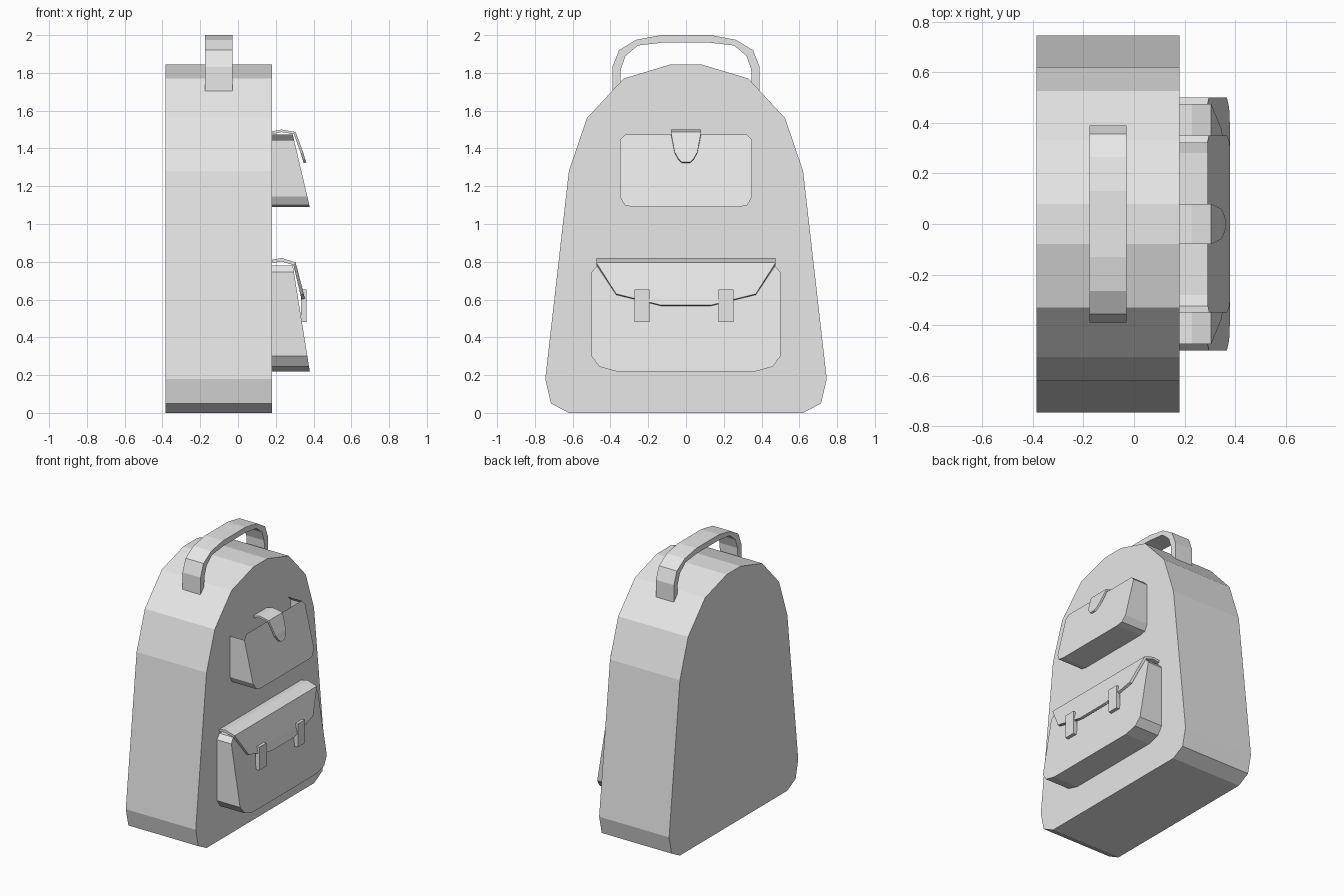
import bpy
import bmesh

if "Cube" in bpy.data.objects:
    bpy.data.objects.remove(bpy.data.objects["Cube"], do_unlink=True)

grey = bpy.data.materials.new("grey_fabric")
grey.use_nodes = True
colour = (0.8, 0.8, 0.8, 1)
grey.diffuse_color = colour
grey.node_tree.nodes["Principled BSDF"].inputs["Base Color"].default_value = colour


def finish(name, bm):
    mesh = bpy.data.meshes.new(name)
    bm.to_mesh(mesh)
    bm.free()
    mesh.materials.append(grey)
    obj = bpy.data.objects.new(name, mesh)
    bpy.context.collection.objects.link(obj)
    return obj


def mirrored(half):
    """Close a +y half outline, listed bottom to top, into a full loop."""
    return half + [(-y, z) for y, z in reversed(half)]


def prism(name, outline, back, front, open_top=False):
    """Extrude a y-z outline along x; front(z) gives the front depth."""
    bm = bmesh.new()
    rear = [bm.verts.new((back, y, z)) for y, z in outline]
    fore = [bm.verts.new((front(z), y, z)) for y, z in outline]
    bm.faces.new(fore)
    bm.faces.new(rear[::-1])
    n = len(outline)
    sides = [bm.faces.new((rear[i], rear[(i + 1) % n], fore[(i + 1) % n], fore[i]))
             for i in range(n)]
    bmesh.ops.recalc_face_normals(bm, faces=bm.faces)
    if open_top:
        # the mouth of the pocket and its near corner are open
        mid = n // 2
        bmesh.ops.delete(bm, geom=sides[mid - 1:mid + 1], context='FACES')
    return finish(name, bm)


def flap(name, rows, thickness):
    """Thin folded flap; each row is x, z and half width."""
    bm = bmesh.new()
    pairs = [(bm.verts.new((x, -w, z)), bm.verts.new((x, w, z))) for x, z, w in rows]
    for (a, b), (c, d) in zip(pairs, pairs[1:]):
        bm.faces.new((a, c, d, b))
    obj = finish(name, bm)
    solid = obj.modifiers.new("thickness", 'SOLIDIFY')
    solid.thickness = thickness
    solid.offset = -1
    return obj


# Main body
prism("bag_body", mirrored([(0.62, 0), (0.715, 0.05), (0.745, 0.18), (0.62, 1.28),
                            (0.525, 1.56), (0.33, 1.77), (0.08, 1.845)]),
      -0.385, lambda z: 0.18)

# Pockets with sloping fronts
prism("upper_pocket", mirrored([(0.28, 1.09), (0.325, 1.1), (0.35, 1.145),
                                (0.35, 1.445), (0.32, 1.475)]),
      0.18, lambda z: 0.38 - (z - 1.09) * 0.235, open_top=True)
prism("lower_pocket", mirrored([(0.37, 0.22), (0.46, 0.245), (0.5, 0.3),
                                (0.5, 0.745), (0.47, 0.78)]),
      0.18, lambda z: 0.38 - (z - 0.22) * 0.16)

# Closing flaps
flap("upper_flap", [(0.18, 1.49), (0.23, 1.5), (0.3, 1.487), (0.345, 1.38, ),
                    (0.365, 1.33)] and
     [(0.18, 1.49, 0.08), (0.23, 1.5, 0.08), (0.305, 1.487, 0.08),
      (0.345, 1.38, 0.06), (0.355, 1.345, 0.04), (0.362, 1.327, 0.02)], 0.014)
flap("lower_flap", [(0.18, 0.81, 0.475), (0.23, 0.82, 0.475), (0.305, 0.797, 0.475),
                    (0.348, 0.63, 0.37), (0.362, 0.57, 0.13)], 0.018)

# Buckles on the lower flap
for side, y in (("right", -0.232), ("left", 0.212)):
    w = 0.04
    prism(side + "_buckle", [(y - w, 0.482), (y + w, 0.482), (y + w, 0.652), (y - w, 0.652)],
          0.333, lambda z: 0.363)

# Carrying handle
outer = [(0.39, 1.7), (0.39, 1.83), (0.355, 1.92), (0.265, 1.975), (0.13, 2.0)]
inner = [(0.35, 1.7), (0.345, 1.82), (0.32, 1.89), (0.255, 1.945), (0.125, 1.96)]
handle = mirrored(outer) + mirrored(inner)[::-1]
prism("carry_handle", handle, -0.175, lambda z: -0.03)
